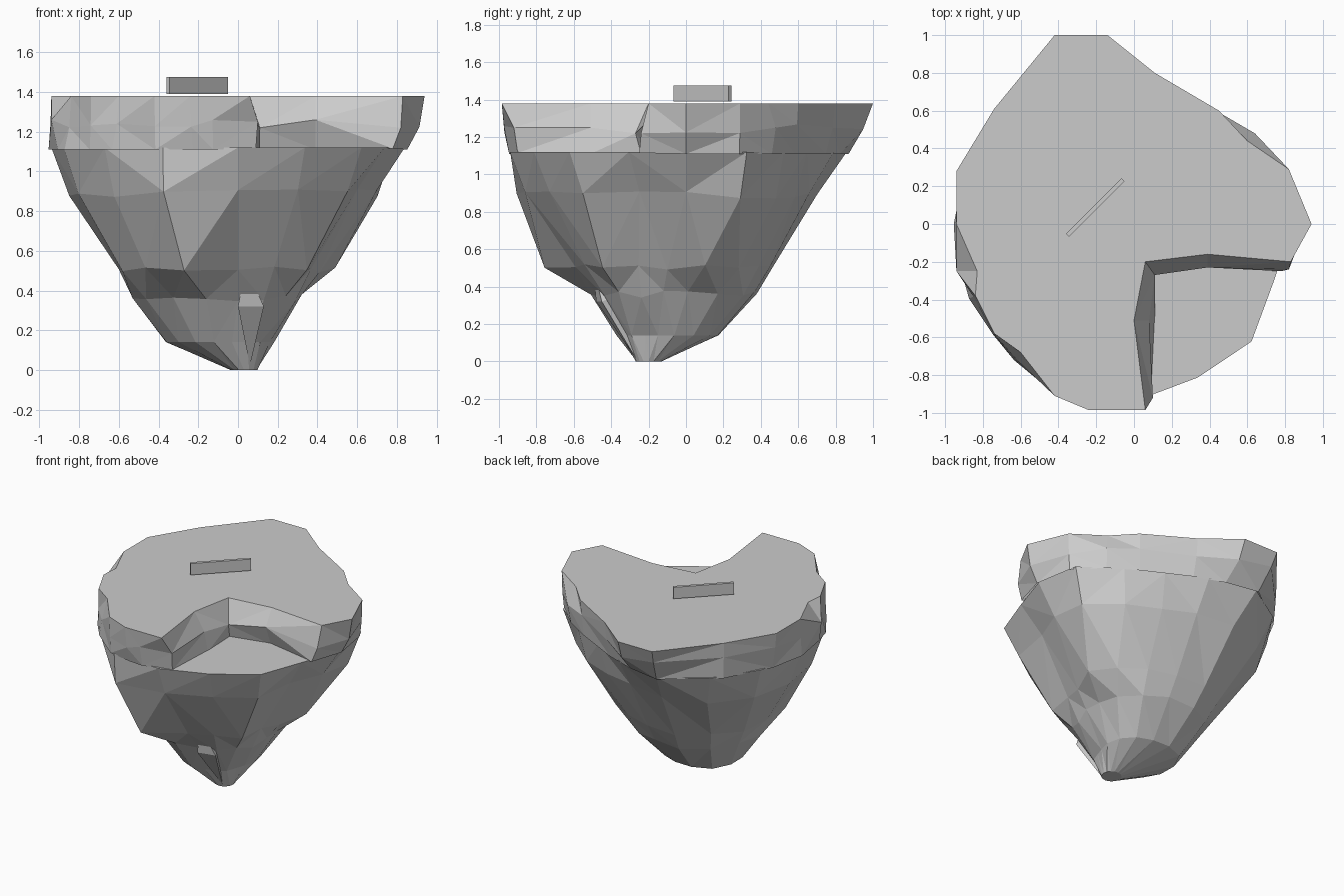
import bpy, bmesh, random
from math import sin, cos, pi, atan2

if "Cube" in bpy.data.objects:
    bpy.data.objects.remove(bpy.data.objects["Cube"])

random.seed(4)
N = 16


def finish(bm, name):
    bmesh.ops.triangulate(bm, faces=[f for f in bm.faces if len(f.verts) == 4])
    bmesh.ops.recalc_face_normals(bm, faces=bm.faces)
    me = bpy.data.meshes.new(name)
    bm.to_mesh(me)
    bm.free()
    ob = bpy.data.objects.new(name, me)
    bpy.context.collection.objects.link(ob)
    return ob


def loft(rings, name, cap_bottom=True):
    bm = bmesh.new()
    vs = [[bm.verts.new(p) for p in r] for r in rings]
    n = len(rings[0])
    for a, b in zip(vs, vs[1:]):
        for i in range(n):
            j = (i + 1) % n
            bm.faces.new((a[i], a[j], b[j], b[i]))
    bm.faces.new(vs[-1])
    if cap_bottom:
        bm.faces.new(vs[0][::-1])
    return finish(bm, name)


def polar(z, cx, cy, radii, wobble=0.0):
    return [(cx + r * cos(2 * pi * i / N), cy + r * sin(2 * pi * i / N),
             z + random.uniform(-wobble, wobble)) for i, r in enumerate(radii)]


# Tapering lower rock: radii every 22.5 degrees, starting at +x
rim = [.84, .85, .74, .70, .79, .93, .94, .94, .94, .95, .95, .99, .94, .88, .88, .80]
shoulder = [.70, .76, .68, .63, .66, .76, .83, .86, .85, .87, .88, .98, .86, .79, .78, .65]
waist = [.41, .53, .54, .53, .55, .61, .64, .62, .60, .63, .66, .71, .49, .48, .49, .40]
undercut = [.32, .34, .41, .46, .49, .54, .56, .54, .53, .50, .46, .42, .34, .34, .34, .31]
foot = [.19, .23, .27, .30, .32, .35, .38, .36, .33, .29, .26, .24, .20, .20, .20, .18]
loft([polar(0, .03, -.2, [.068] * N),
      polar(.14, -.03, -.15, foot),
      polar(.36, 0, -.12, undercut, .02),
      polar(.51, 0, -.1, waist, .02),
      polar(.89, 0, 0, shoulder, .02),
      polar(1.12, 0, 0, rim)], "lower_rock")

# Upper rock: outer edge follows the rim, notch has its own wall
outer = [(.06, -.985), (-.13, -.985), (-.24, -.985), (-.42, -.91), (-.60, -.68),
         (-.74, -.58), (-.84, -.38), (-.83, -.25), (-.94, 0), (-.94, .28), (-.74, .61),
         (-.42, 1), (-.14, 1), (.11, .80), (.45, .60), (.60, .44),
         (.82, .29), (.94, 0), (.83, -.20)][::-1]
notch_top = [(0, -.51), (.06, -.20), (.39, -.16)]
notch_mid = [(.08, -.51, 1.25), (.11, -.27, 1.22), (.39, -.23, 1.26)]
notch_low = [(.11, -.51, 1.11), (.10, -.24, 1.11), (.39, -.17, 1.11)]


def rim_point(x, y):
    """Point on the straight rim segment that lies in the direction of (x, y)."""
    a = atan2(y, x) % (2 * pi)
    i = int(a / (2 * pi) * N)
    (px, py, _), (qx, qy, _) = [polar(0, 0, 0, rim)[k % N] for k in (i, i + 1)]
    dx, dy = qx - px, qy - py
    r = 1.015 * (px * dy - py * dx) / (cos(a) * dy - sin(a) * dx)
    return r * cos(a), r * sin(a)


low, mid = [], []
for x, y in outer:
    bx, by = rim_point(x, y)
    low.append((bx, by, 1.11))
    mid.append((x * .7 + bx * .3, y * .7 + by * .3, 1.25 + random.uniform(-.03, .03)))
# Bulging lumps below the top edge at the back right and front left
mid[3] = (.64, .48, 1.25)
mid[14] = (-.61, -.73, 1.24)
mid[11] = (-.94, -.25, 1.26)
# Notch ends
low[0], mid[0] = (.78, -.25, 1.115), (.82, -.24, 1.22)
low[-1], mid[-1] = (.09, -.90, 1.115), (.10, -.92, 1.25)
loft([low + notch_low, mid + notch_mid,
      [(x, y, 1.38) for x, y in outer + notch_top]], "upper_rock", False)

# Small jutting crag low on the front
bm = bmesh.new()
c = [bm.verts.new(p) for p in [(.04, -.50, .52), (0, -.48, .32), (.13, -.45, .32),
                               (.06, -.27, .02), (.05, -.25, .40)]]
for f in [(0, 1, 2), (1, 3, 2), (0, 2, 4), (0, 4, 1), (1, 4, 3), (2, 3, 4)]:
    bm.faces.new([c[i] for i in f])
finish(bm, "front_crag")

# Thin upright plate above the flat top
bpy.ops.mesh.primitive_cube_add(size=1, location=(-.205, .088, 1.432), rotation=(0, 0, pi / 4))
plate = bpy.context.object
plate.name = "top_plate"
plate.scale = (.415, .022, .085)
